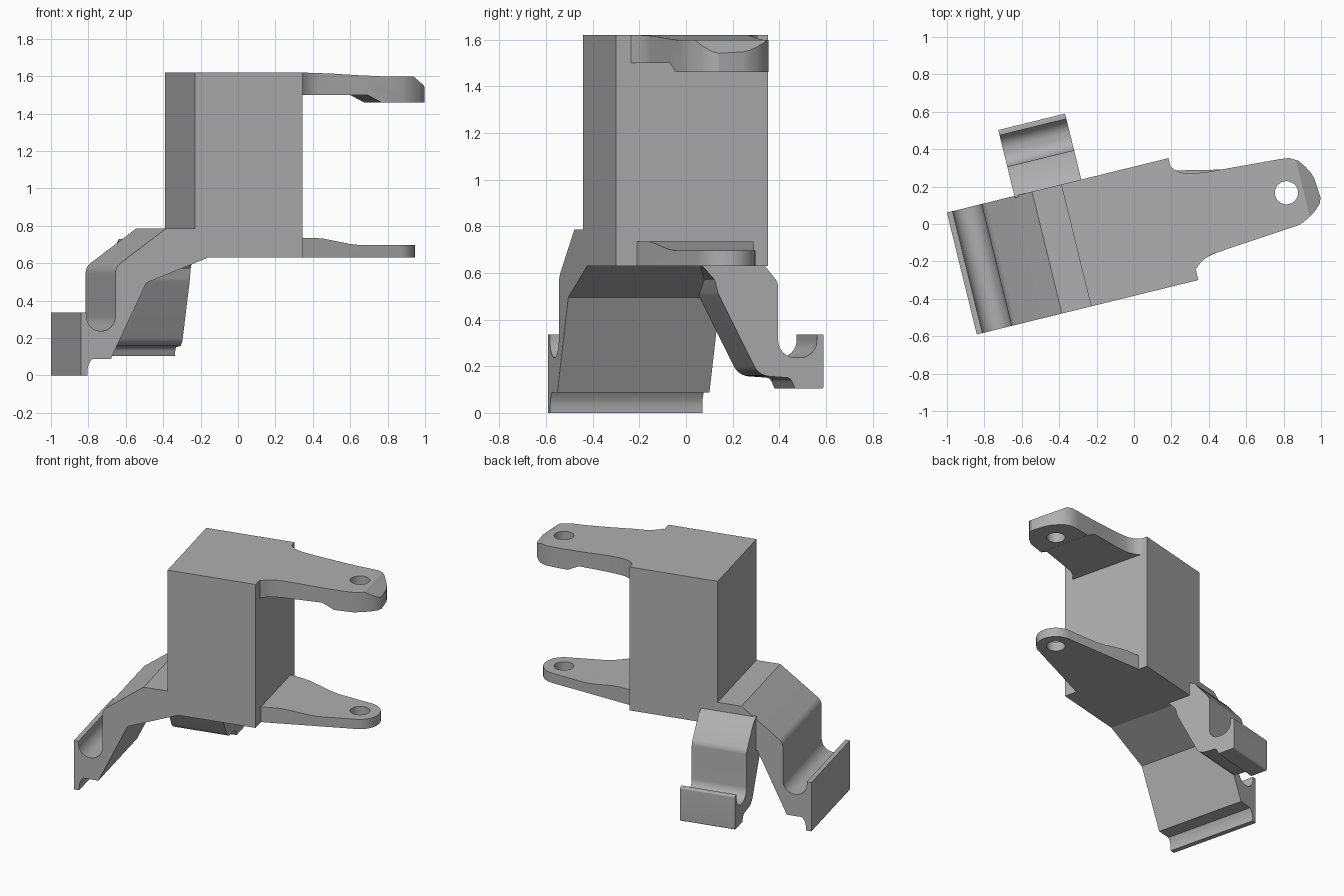
import bpy, bmesh, math
from mathutils import Vector, Matrix

cube = bpy.data.objects.get("Cube")
if cube:
    bpy.data.objects.remove(cube, do_unlink=True)

grey = bpy.data.materials.new("plain_grey")
grey.use_nodes = True
COLOUR = (0.43, 0.43, 0.43, 1)
grey.diffuse_color = COLOUR
grey.node_tree.nodes["Principled BSDF"].inputs["Base Color"].default_value = COLOUR

TURN = Matrix.Rotation(math.radians(13.8), 3, "Z")   # whole bracket is turned about z


def along_v(a, b, t):      # profile in length/height, swept across the width
    return TURN @ Vector((a, t, b))


def along_u(a, b, t):      # profile in width/height, swept along the length
    return TURN @ Vector((t, a, b))


def along_z(a, b, t):      # plan outline, swept upward
    return Vector((a, b, t))


def rounded(points, steps=8):
    """Replace every corner that has a third value by an arc of that radius."""
    out = []
    for i, p in enumerate(points):
        here = Vector(p[:2])
        if len(p) == 2:
            out.append(here)
            continue
        r = p[2]
        a = (Vector(points[i - 1][:2]) - here).normalized()
        b = (Vector(points[(i + 1) % len(points)][:2]) - here).normalized()
        half = a.angle(b) / 2
        centre = here + (a + b).normalized() * r / math.sin(half)
        start = here + a * r / math.tan(half) - centre
        end = here + b * r / math.tan(half) - centre
        out += [centre + start.lerp(end, k / steps).normalized() * r
                for k in range(steps + 1)]
    return out


def prism(name, points, lo, hi, place):
    pts = rounded(points)
    bm = bmesh.new()
    low = [bm.verts.new(place(p.x, p.y, lo)) for p in pts]
    high = [bm.verts.new(place(p.x, p.y, hi)) for p in pts]
    bm.faces.new(low)
    bm.faces.new(high)
    for i in range(len(pts)):
        bm.faces.new((low[i - 1], low[i], high[i], high[i - 1]))
    bmesh.ops.recalc_face_normals(bm, faces=bm.faces)
    mesh = bpy.data.meshes.new(name)
    bm.to_mesh(mesh)
    bm.free()
    mesh.materials.append(grey)
    obj = bpy.data.objects.new(name, mesh)
    bpy.context.collection.objects.link(obj)
    return obj


def combine(obj, tool, operation):
    mod = obj.modifiers.new("cut", "BOOLEAN")
    mod.object, mod.operation, mod.solver = tool, operation, "EXACT"
    graph = bpy.context.evaluated_depsgraph_get()
    mesh = bpy.data.meshes.new_from_object(obj.evaluated_get(graph))
    obj.modifiers.clear()
    obj.data = mesh
    bpy.data.objects.remove(tool, do_unlink=True)


def arc(cx, cy, r, start, end, n):
    return [(cx + r * math.cos(math.radians(start + (end - start) * k / n)),
             cy + r * math.sin(math.radians(start + (end - start) * k / n)))
            for k in range(n + 1)]


PIN = (0.815, 0.167)


def make_arm(name, outline, side):
    arm = prism(name, outline, 0, 2, along_z)
    combine(arm, prism("arm_side_cutter", side, -1, 1, along_v), "INTERSECT")
    combine(arm, prism("pin_cutter", arc(*PIN, 0.062, 0, 350, 35), 0.3, 1.9, along_z),
            "DIFFERENCE")
    return arm


# Main block
FRONT, BACK = -0.373, 0.298
block = prism("main_block", [(-0.328, 0.63), (0.263, 0.63), (0.263, 1.62), (-0.328, 1.62)],
              FRONT, BACK, along_v)

# Wide leg with a hooked channel, on the right end
wide_leg = prism("wide_leg", [
    (-0.328, 0.785), (-0.488, 0.785), (-0.766, 0.58, 0.07),
    (-0.766, 0.237, 0.079), (-0.926, 0.237, 0.079),
    (-0.926, 0.337), (-0.957, 0.337), (-0.957, 0), (-0.921, 0),
    (-0.921, 0.03), (-0.914, 0.06), (-0.895, 0.088), (-0.792, 0.088),
    (-0.596, 0.495), (-0.256, 0.63), (-0.328, 0.63)], FRONT, BACK, along_v)

# Narrow leg with a hooked channel, on the back
narrow_leg = prism("narrow_leg", [
    (0.28, 0.68), (0.29, 0.73), (0.34, 0.705), (0.46, 0.558, 0.06),
    (0.46, 0.237, 0.075), (0.632, 0.237, 0.075),
    (0.632, 0.337), (0.661, 0.337, 0.01), (0.661, 0.105, 0.01),
    (0.534, 0.105), (0.515, 0.15, 0.03), (0.375, 0.16, 0.08),
    (0.196, 0.51, 0.08), (0.18, 0.57), (0.126, 0.63), (0.16, 0.66)],
    -0.585, -0.217, along_u)

# Upper arm with scooped shoulders, sloped top and chamfered tip
upper_arm = make_arm("upper_arm", [
    (0.188, 0.315), (0.2, 0.303), (0.22, 0.288), (0.243, 0.278), (0.275, 0.271),
    (0.307, 0.27), (0.393, 0.278), (0.775, 0.346), (0.83, 0.353), (0.88, 0.337),
    (0.917, 0.305), (0.945, 0.275), (0.963, 0.245), (0.998, 0.14), (0.992, 0.107),
    (0.968, 0.07), (0.93, 0.03), (0.885, -0.005), (0.436, -0.155), (0.405, -0.168),
    (0.377, -0.187), (0.353, -0.21), (0.334, -0.235), (0.327, -0.236)],
    [(0.25, 1.5), (0.655, 1.5), (0.733, 1.46), (1.1, 1.46), (1.1, 1.54),
     (1.004, 1.54), (0.922, 1.597), (0.76, 1.598), (0.6, 1.605), (0.45, 1.614),
     (0.263, 1.62), (0.25, 1.62)])

# Lower arm tapering to a round eye
lower_arm = make_arm("lower_arm",
    [(0.195, 0.286), (0.315, -0.213)] + arc(*PIN, 0.13, -65, 91, 24),
    [(0.25, 0.63), (1.1, 0.63), (1.1, 0.697), (0.62, 0.697), (0.56, 0.703),
     (0.46, 0.722), (0.41, 0.731), (0.36, 0.735), (0.25, 0.735)])

# Smooth the rounded surfaces, keep corners crisp
bpy.ops.object.select_all(action="DESELECT")
for part in (block, wide_leg, narrow_leg, upper_arm, lower_arm):
    part.select_set(True)
    bpy.context.view_layer.objects.active = part
bpy.ops.object.shade_smooth_by_angle(angle=math.radians(25))
